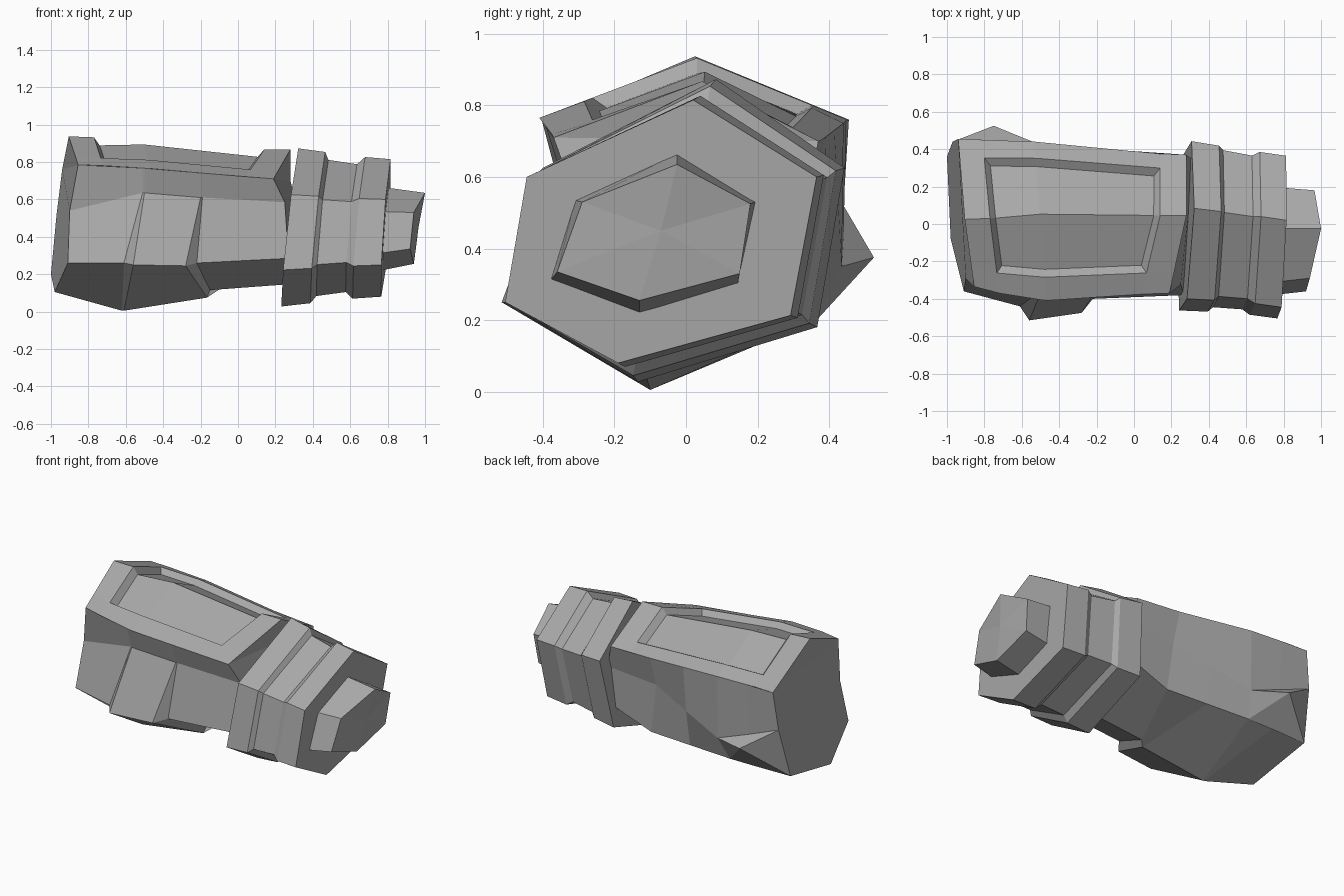
import bpy
import bmesh
from mathutils import Vector

default_cube = bpy.data.objects.get("Cube")
if default_cube:
    bpy.data.objects.remove(default_cube, do_unlink=True)

# Single plain grey used by every part
GREY = (0.40, 0.40, 0.40, 1)
grey = bpy.data.materials.new("plain grey")
grey.use_nodes = True
grey.diffuse_color = GREY
grey.node_tree.nodes["Principled BSDF"].inputs["Base Color"].default_value = GREY


def loft(bm, rings, closed=True):
    """Skin a list of point rings and return the vertices and the skin faces."""
    verts = [[bm.verts.new(point) for point in ring] for ring in rings]
    count = len(rings[0])
    strips = []
    for near, far in zip(verts, verts[1:]):
        strip = []
        for j in range(count if closed else count - 1):
            k = (j + 1) % count
            strip.append(bm.faces.new((near[j], far[j], far[k], near[k])))
        strips.append(strip)
    return verts, strips


def finish(bm, name):
    """Turn a bmesh into a flat shaded object."""
    bmesh.ops.recalc_face_normals(bm, faces=bm.faces[:])
    mesh = bpy.data.meshes.new(name)
    bm.to_mesh(mesh)
    bm.free()
    mesh.materials.append(grey)
    part = bpy.data.objects.new(name, mesh)
    bpy.context.scene.collection.objects.link(part)
    return part


def fan_cap(bm, ring, centre):
    """Close a ring with triangles meeting at a centre point."""
    hub = bm.verts.new(centre)
    for a, b in zip(ring, ring[1:] + ring[:1]):
        bm.faces.new((a, b, hub))


def along(rail, x):
    """Point of a polyline rail at a given x, clamped to its ends."""
    if x <= rail[0][0]:
        return Vector(rail[0])
    for a, b in zip(rail, rail[1:]):
        if x <= b[0]:
            return Vector(a).lerp(Vector(b), (x - a[0]) / (b[0] - a[0]))
    return Vector(rail[-1])


# Rails of the upper armour plate: front lip, ridge and back lip
front_lip = [(-.855, -.335, .785), (-.72, -.37, .78), (-.47, -.41, .765),
             (.04, -.375, .72), (.19, -.37, .71)]
ridge = [(-.905, .025, .937), (-.77, .03, .932), (-.5, .055, .937),
         (.14, .045, .867), (.28, .045, .867)]
back_lip = [(-.94, .455, .76), (-.81, .45, .76), (-.53, .44, .75),
            (.14, .375, .70), (.28, .37, .70)]

# Upper armour plate with a sunken panel
rows = []
for front, top, back in zip(front_lip, ridge, back_lip):
    front, top, back = Vector(front), Vector(top), Vector(back)
    rows.append([front, top.lerp(front, .73), top, top.lerp(back, .77), back])
bm = bmesh.new()
verts, strips = loft(bm, rows, closed=False)
bm.normal_update()
panel = [face for strip in strips[1:-1] for face in strip[1:-1]]
bmesh.ops.inset_region(bm, faces=panel, thickness=.03, depth=-.04,
                       use_even_offset=True)
for row in (verts[0], verts[-1]):
    bm.faces.new(row)
finish(bm, "upper_plate")

# Lower body: upper front, lower front, bottom, lower back, upper back
body_rings = [
    [(-.9, -.29, .54), (-.91, -.36, .26), (-.98, -.08, .105),
     (-1, .36, .2), (-.97, .44, .52)],
    [(-.51, -.365, .635), (-.61, -.44, .26), (-.62, -.1, .005),
     (-.75, .365, .2), (-.75, .44, .435)],
    [(-.5, -.37, .635), (-.56, -.515, .25), (-.61, -.1, .005),
     (-.57, .365, .2), (-.53, .435, .35)],
    [(-.2, -.35, .61), (-.28, -.475, .245), (-.165, -.12, .075),
     (-.27, .345, .2), (-.27, .385, .435)],
    [(-.19, -.35, .61), (-.22, -.4, .26), (-.15, -.11, .115),
     (.02, .325, .2), (-.02, .335, .52)],
    [(.25, -.325, .585), (.27, -.38, .285), (.32, -.1, .15),
     (.32, .33, .31), (.32, .34, .55)],
]
bm = bmesh.new()
rings = []
for ring in body_rings:
    lip_front = along(front_lip, ring[0][0])
    lip_back = along(back_lip, ring[-1][0])
    rings.append([lip_front] + ring + [lip_back])
verts, strips = loft(bm, rings, closed=False)
for ring in (verts[0], verts[-1]):
    bm.faces.new(ring)
finish(bm, "forearm_body")

# Elbow spur: a low pyramid standing on the back of the body
LOWER_BACK, UPPER_BACK = 3, 4
near, far = body_rings[0], body_rings[2]
base = [near[LOWER_BACK], far[LOWER_BACK], far[UPPER_BACK], near[UPPER_BACK]]
bm = bmesh.new()
corners = [bm.verts.new(point) for point in base]
bm.faces.new(corners)
fan_cap(bm, corners, (-.75, .525, .375))
finish(bm, "elbow_spur")

# Wrist cuff: one six-sided profile, scaled and tilted per station
cuff_profile = [(.095, .385), (-.37, .17), (-.43, -.18),
                (-.115, -.35), (.367, -.217), (.44, .17)]
# station x, sideways centre, width scale, height scale, forward tilt
cuff_stations = [(.275, -.015, 1.04, 1.15, .1), (.425, -.03, 1.02, 1.1, .09),
                 (.45, -.03, .965, .99, .08), (.605, -.05, .945, .93, .08),
                 (.645, -.055, 1, 1.03, .08), (.79, -.075, 1, 1, .06)]
CUFF_HEIGHT = .43


def cuff_ring(x, centre, wide, high, tilt):
    points = []
    for y, z in cuff_profile:
        lean = tilt * z * high + .03 * y
        points.append((x + lean, centre + y * wide, CUFF_HEIGHT + z * high))
    return points


bm = bmesh.new()
verts, strips = loft(bm, [cuff_ring(*station) for station in cuff_stations])
for ring in (verts[0], verts[-1]):
    bm.faces.new(ring)
finish(bm, "wrist_cuff")

# Hand stub projecting from the cuff
stub_tip = [(1, -.025, .635), (.94, -.29, .53), (.92, -.36, .335),
            (.94, -.13, .255), (.95, .15, .33), (.965, .18, .525)]
stub_base = [(.78, -.025, .665), (.76, -.31, .535), (.74, -.38, .31),
             (.74, -.13, .215), (.76, .145, .3), (.78, .195, .53)]
bm = bmesh.new()
verts, strips = loft(bm, [stub_base, stub_tip])
bm.faces.new(verts[0])
fan_cap(bm, verts[-1], (.965, -.07, .45))
finish(bm, "hand_stub")
